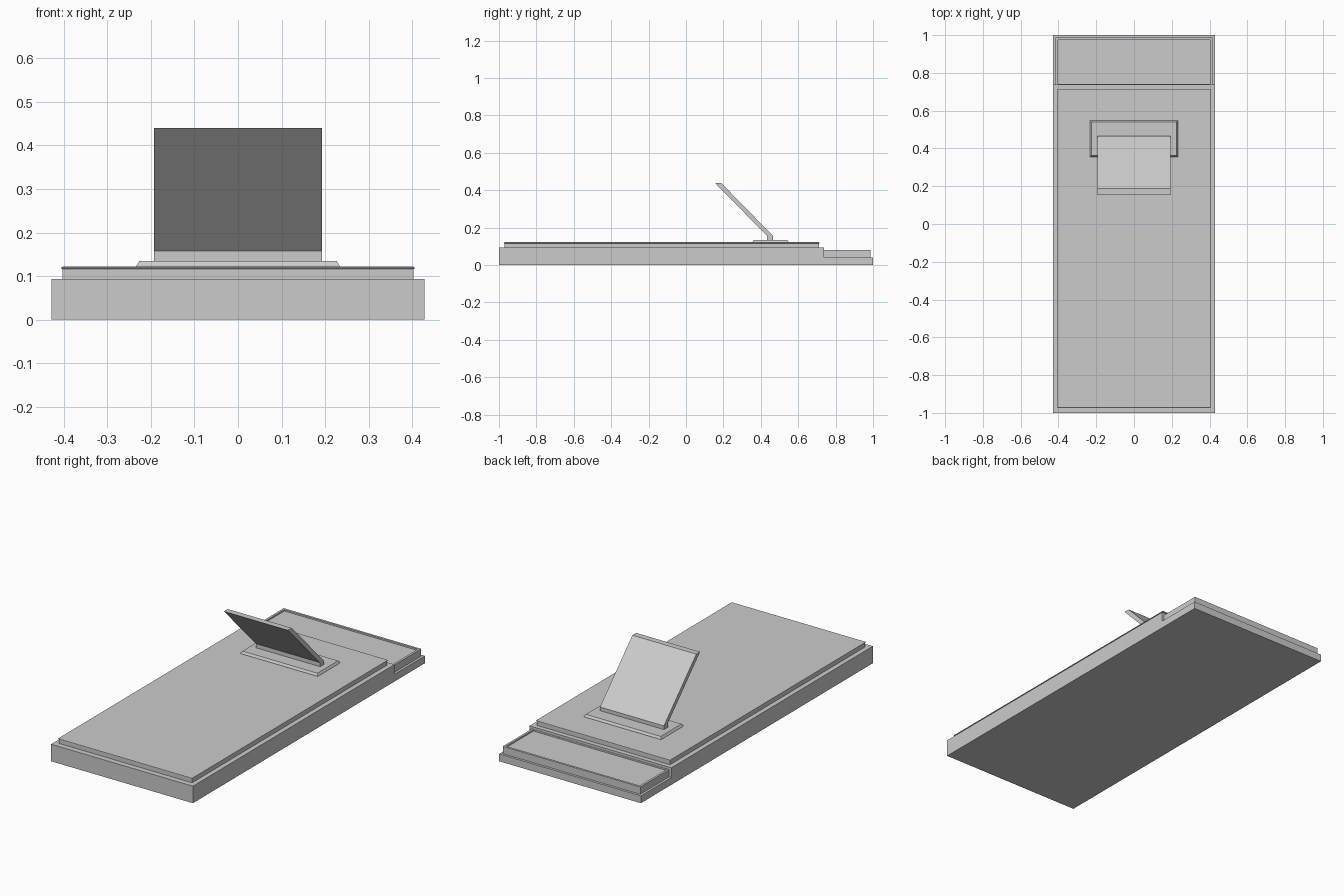
import bpy

if "Cube" in bpy.data.objects:
    bpy.data.objects.remove(bpy.data.objects["Cube"])


def extrude_x(name, profile, half_width):
    """Solid made from a (y, z) outline, symmetric about x = 0."""
    n = len(profile)
    verts = [(s * half_width, y, z) for s in (-1, 1) for y, z in profile]
    faces = [tuple(range(n))[::-1], tuple(range(n, 2 * n))]
    faces += [(i, (i + 1) % n, n + (i + 1) % n, n + i) for i in range(n)]
    return make(name, verts, faces)


def make(name, verts, faces):
    me = bpy.data.meshes.new(name)
    me.from_pydata(verts, [], faces)
    me.update()
    import bmesh
    bm = bmesh.new()
    bm.from_mesh(me)
    bmesh.ops.recalc_face_normals(bm, faces=bm.faces)
    bm.to_mesh(me)
    bm.free()
    ob = bpy.data.objects.new(name, me)
    bpy.context.collection.objects.link(ob)
    return ob


def stacked(name, rings):
    """Solid from stacked rectangles: (half_width, y_front, y_back, z)."""
    verts, faces = [], []
    for w, y0, y1, z in rings:
        verts += [(-w, y0, z), (w, y0, z), (w, y1, z), (-w, y1, z)]
    for k in range(len(rings) - 1):
        a = 4 * k
        faces += [(a + i, a + (i + 1) % 4, a + 4 + (i + 1) % 4, a + 4 + i) for i in range(4)]
    t = len(verts) - 4
    faces += [(3, 2, 1, 0), (t, t + 1, t + 2, t + 3)]
    return make(name, verts, faces)


# Stepped base running the full length
extrude_x("base", [(-1, 0), (1, 0), (1, 0.04), (0.738, 0.04),
                   (0.738, 0.093), (-1, 0.093)], 0.428)

# Main raised slab with a thin lip at the top
stacked("main_slab", [(0.402, -0.97, 0.712, 0.092), (0.402, -0.97, 0.712, 0.116),
                      (0.405, -0.973, 0.715, 0.117), (0.405, -0.973, 0.715, 0.120),
                      (0.402, -0.970, 0.712, 0.122)])

# Rear tray: raised block with a shallow recessed floor inside its rim
stacked("rear_tray", [(0.415, 0.738, 0.987, 0.039), (0.415, 0.738, 0.987, 0.080),
                      (0.403, 0.740, 0.975, 0.080), (0.403, 0.740, 0.975, 0.072)])

# Mounting plate with chamfered edges
stacked("mount_plate", [(0.233, 0.355, 0.548, 0.120), (0.233, 0.355, 0.548, 0.124),
                        (0.226, 0.362, 0.541, 0.135)])

# Tilted panel with a short upright foot
extrude_x("tilted_panel", [(0.432, 0.133), (0.466, 0.133), (0.466, 0.155),
                           (0.187, 0.440), (0.154, 0.440), (0.432, 0.157)], 0.193)
